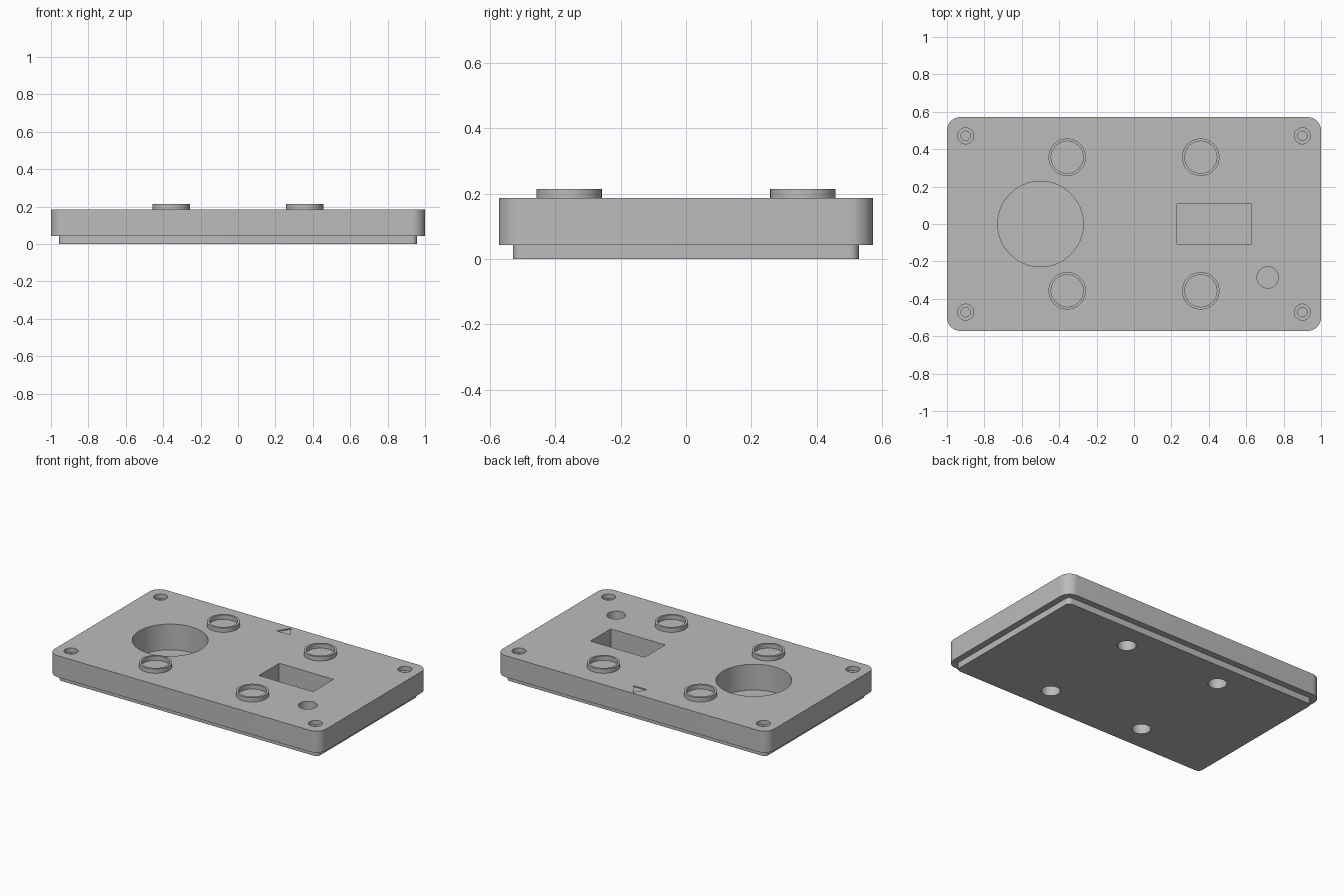
import bpy
import bmesh
import math

old = bpy.data.objects.get("Cube")
if old:
    bpy.data.objects.remove(old, do_unlink=True)

MM = 1 / 70          # one drawing unit
FOOT, TOP, RIM = 3 * MM, 13 * MM, 15 * MM
OVER = 0.02          # cutters reach past the surface they open

grey = bpy.data.materials.new("plain grey")
grey.use_nodes = True
grey.diffuse_color = (0.5, 0.5, 0.5, 1)
grey.node_tree.nodes["Principled BSDF"].inputs["Base Color"].default_value = grey.diffuse_color


def prism(name, outline, z0, z1):
    """Extrude a flat outline from z0 up to z1."""
    bm = bmesh.new()
    face = bm.faces.new([bm.verts.new((x, y, z0)) for x, y in outline])
    top = bmesh.ops.extrude_face_region(bm, geom=[face])["geom"]
    bmesh.ops.translate(bm, vec=(0, 0, z1 - z0),
                        verts=[v for v in top if isinstance(v, bmesh.types.BMVert)])
    bmesh.ops.recalc_face_normals(bm, faces=bm.faces)
    mesh = bpy.data.meshes.new(name)
    bm.to_mesh(mesh)
    bm.free()
    mesh.materials.append(grey)
    obj = bpy.data.objects.new(name, mesh)
    bpy.context.collection.objects.link(obj)
    return obj


def circle(x, y, r, n=48):
    return [(x + r * math.cos(math.tau * i / n), y + r * math.sin(math.tau * i / n))
            for i in range(n)]


def rounded(hx, hy, r, steps=10):
    """Rounded rectangle outline, centred."""
    points = []
    for q, (sx, sy) in enumerate([(1, 1), (-1, 1), (-1, -1), (1, -1)]):
        for i in range(steps + 1):
            a = (q + i / steps) * math.pi / 2
            points.append((sx * (hx - r) + r * math.cos(a), sy * (hy - r) + r * math.sin(a)))
    return points


def combine(target, tool, operation):
    """Apply a boolean and discard the tool."""
    mod = target.modifiers.new("boolean", "BOOLEAN")
    mod.operation, mod.object, mod.solver = operation, tool, "EXACT"
    bpy.context.view_layer.objects.active = target
    bpy.ops.object.modifier_apply(modifier=mod.name)
    bpy.data.objects.remove(tool, do_unlink=True)


def cut(target, outline, z0, z1):
    tool = prism("cutter", outline, z0, z1)
    tool.hide_render = True
    combine(target, tool, "DIFFERENCE")


def smooth(obj):
    bpy.ops.object.select_all(action="DESELECT")
    obj.select_set(True)
    bpy.context.view_layer.objects.active = obj
    bpy.ops.object.shade_smooth_by_angle(angle=math.radians(30))


# Main plate with the narrower foot joined underneath
plate = prism("plate", rounded(70 * MM, 40 * MM, 5 * MM), FOOT, TOP)
foot = prism("foot", rounded(67 * MM, 37 * MM, 2 * MM), 0, FOOT + 0.01)
combine(plate, foot, "UNION")

# Large round pocket, rectangular pocket and small round pocket
POCKET = MM
cut(plate, circle(-35 * MM, 0, 16 * MM, 96), POCKET, TOP + OVER)
x0, x1, h = 16 * MM, 44 * MM, 7.5 * MM
cut(plate, [(x0, -h), (x1, -h), (x1, h), (x0, h)], POCKET, TOP + OVER)
cut(plate, circle(50 * MM, -20 * MM, 4 * MM), POCKET, TOP + OVER)

# Shallow arrow mark near the back edge
cut(plate, [(-3.5 * MM, 33.5 * MM), (3.5 * MM, 33.5 * MM), (0, 39 * MM)], TOP - 0.5 * MM, TOP + OVER)

for side_x in (-1, 1):
    for side_y in (-1, 1):
        # Counterbored screw hole in each corner
        sx, sy = side_x * 63 * MM, side_y * 33 * MM
        cut(plate, circle(sx, sy, 3 * MM), TOP - 2 * MM, TOP + OVER)
        cut(plate, circle(sx, sy, 1.75 * MM), POCKET, TOP - MM)
        # Blind hole underneath each raised ring
        rx, ry = side_x * 25 * MM, side_y * 25 * MM
        cut(plate, circle(rx, ry, 4 * MM), -OVER, 8 * MM)

smooth(plate)

# Four raised rings on the top face
for side_y, depth in ((-1, "front"), (1, "back")):
    for side_x, side in ((-1, "right"), (1, "left")):
        rx, ry = side_x * 25 * MM, side_y * 25 * MM
        ring = prism(f"ring_{depth}_{side}", circle(rx, ry, 7 * MM), TOP, RIM)
        cut(ring, circle(rx, ry, 6 * MM), TOP - OVER, RIM + OVER)
        smooth(ring)
